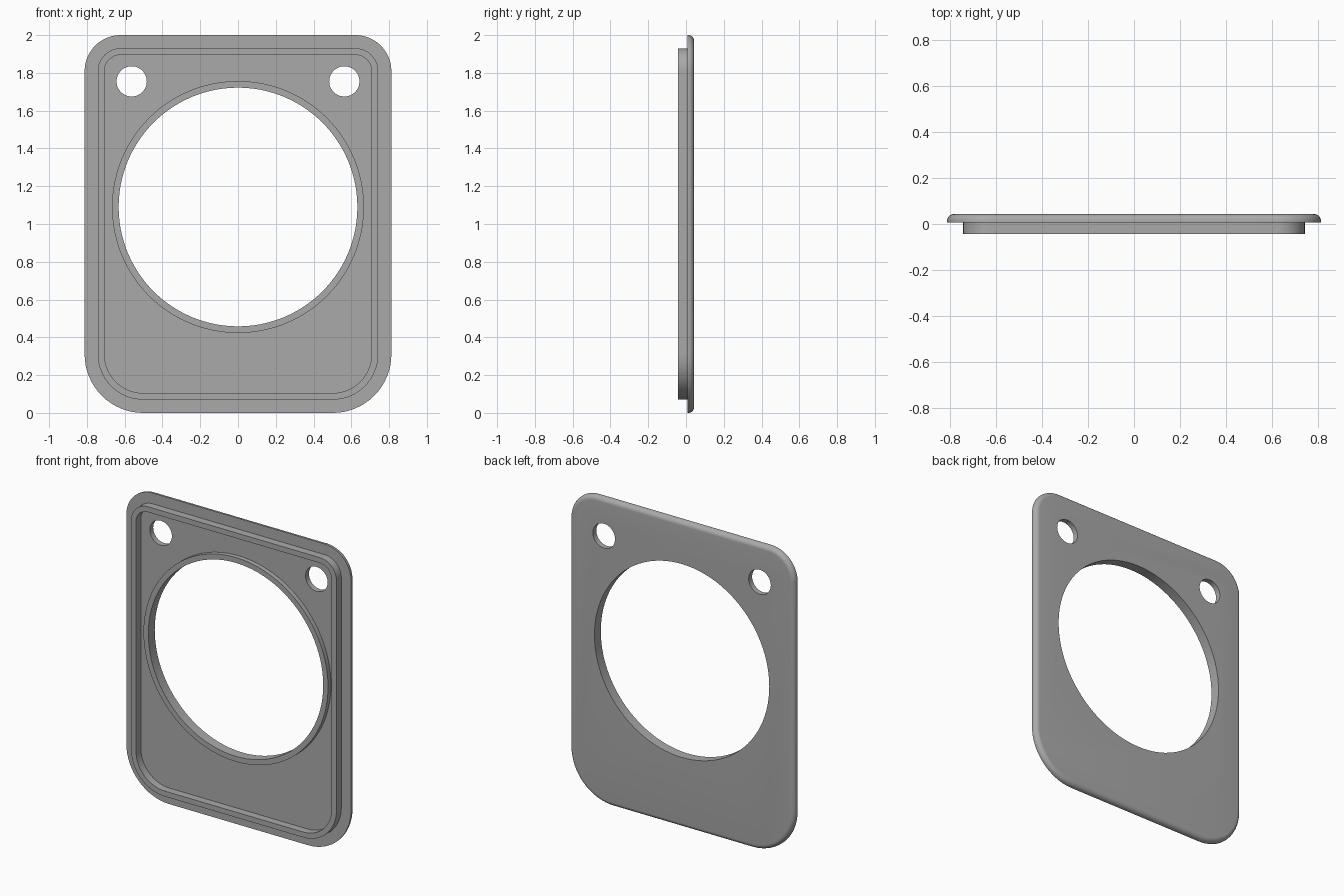
import bpy, bmesh, math

if "Cube" in bpy.data.objects:
    bpy.data.objects.remove(bpy.data.objects["Cube"])

HALF_W, HEIGHT = 0.812, 2.0
R_TOP, R_BOTTOM = 0.19, 0.31
FRONT, FACE, BACK = -0.043, 0.007, 0.043   # lip front, plate front, plate back
FILLET = 0.03
HOLE_Z, HOLE_R = 1.09, 0.632

grey = bpy.data.materials.new("plain grey")
grey.use_nodes = True
GREY = (0.4, 0.4, 0.4, 1)
grey.diffuse_color = GREY
grey.node_tree.nodes["Principled BSDF"].inputs["Base Color"].default_value = GREY


def outline(inset, steps=16):
    """Rounded rectangle with larger bottom corners, shrunk by inset."""
    points = []
    corners = ((1, 1, R_TOP), (-1, 1, R_TOP), (-1, -1, R_BOTTOM), (1, -1, R_BOTTOM))
    for i, (sx, sz, r) in enumerate(corners):
        cx = sx * (HALF_W - r)
        cz = HEIGHT - r if sz > 0 else r
        for k in range(steps + 1):
            a = math.pi / 2 * (i + k / steps)
            points.append((cx + (r - inset) * math.cos(a), cz + (r - inset) * math.sin(a)))
    return points


def circle(radius, x=0, z=HOLE_Z, n=96):
    turns = [2 * math.pi * k / n for k in range(n)]
    return [(x + radius * math.cos(a), z + radius * math.sin(a)) for a in turns]


def skin(name, sections, caps=False):
    """Join a series of (y, outline) sections into one object."""
    bm = bmesh.new()
    loops = [[bm.verts.new((x, y, z)) for x, z in pts] for y, pts in sections]
    for a, b in zip(loops, loops[1:]):
        for i in range(len(a)):
            j = (i + 1) % len(a)
            bm.faces.new((a[i], a[j], b[j], b[i]))
    if caps:
        bm.faces.new(loops[0])
        bm.faces.new(loops[-1])
    bmesh.ops.recalc_face_normals(bm, faces=bm.faces)
    mesh = bpy.data.meshes.new(name)
    bm.to_mesh(mesh)
    bm.free()
    mesh.materials.append(grey)
    obj = bpy.data.objects.new(name, mesh)
    bpy.context.collection.objects.link(obj)
    return obj


def smooth(obj):
    bpy.ops.object.select_all(action='DESELECT')
    obj.select_set(True)
    bpy.context.view_layer.objects.active = obj
    bpy.ops.object.shade_smooth_by_angle(angle=math.radians(30))


# Plate with a rounded back edge
sections = [(FACE, outline(0))]
for k in range(9):
    a = math.pi / 2 * k / 8
    sections.append((BACK - FILLET * (1 - math.sin(a)), outline(FILLET * (1 - math.cos(a)))))
plate = skin("plate", sections, caps=True)

# Large opening and two small holes
cutouts = (("opening", circle(HOLE_R)),
           ("left_hole", circle(0.08, 0.563, 1.755, 48)),
           ("right_hole", circle(0.08, -0.563, 1.755, 48)))
bpy.context.view_layer.objects.active = plate
for name, pts in cutouts:
    cutter = skin(name + "_cutter", [(-0.2, pts), (0.2, pts)], caps=True)
    cut = plate.modifiers.new(name, 'BOOLEAN')
    cut.operation = 'DIFFERENCE'
    cut.solver = 'EXACT'
    cut.object = cutter
    bpy.ops.object.modifier_apply(modifier=name)
    bpy.data.objects.remove(cutter)

# Raised lip following the outline
lip = skin("front_lip", [(FACE, outline(0.07)), (FRONT, outline(0.07)),
                         (FRONT, outline(0.105)), (FACE, outline(0.105))])

# Lower collar around the opening
COLLAR = FACE - 0.03
collar = skin("opening_collar", [(FACE, circle(0.667)), (COLLAR, circle(0.667)),
                                 (COLLAR, circle(HOLE_R)), (FACE, circle(HOLE_R))])

for part in (plate, lip, collar):
    smooth(part)
